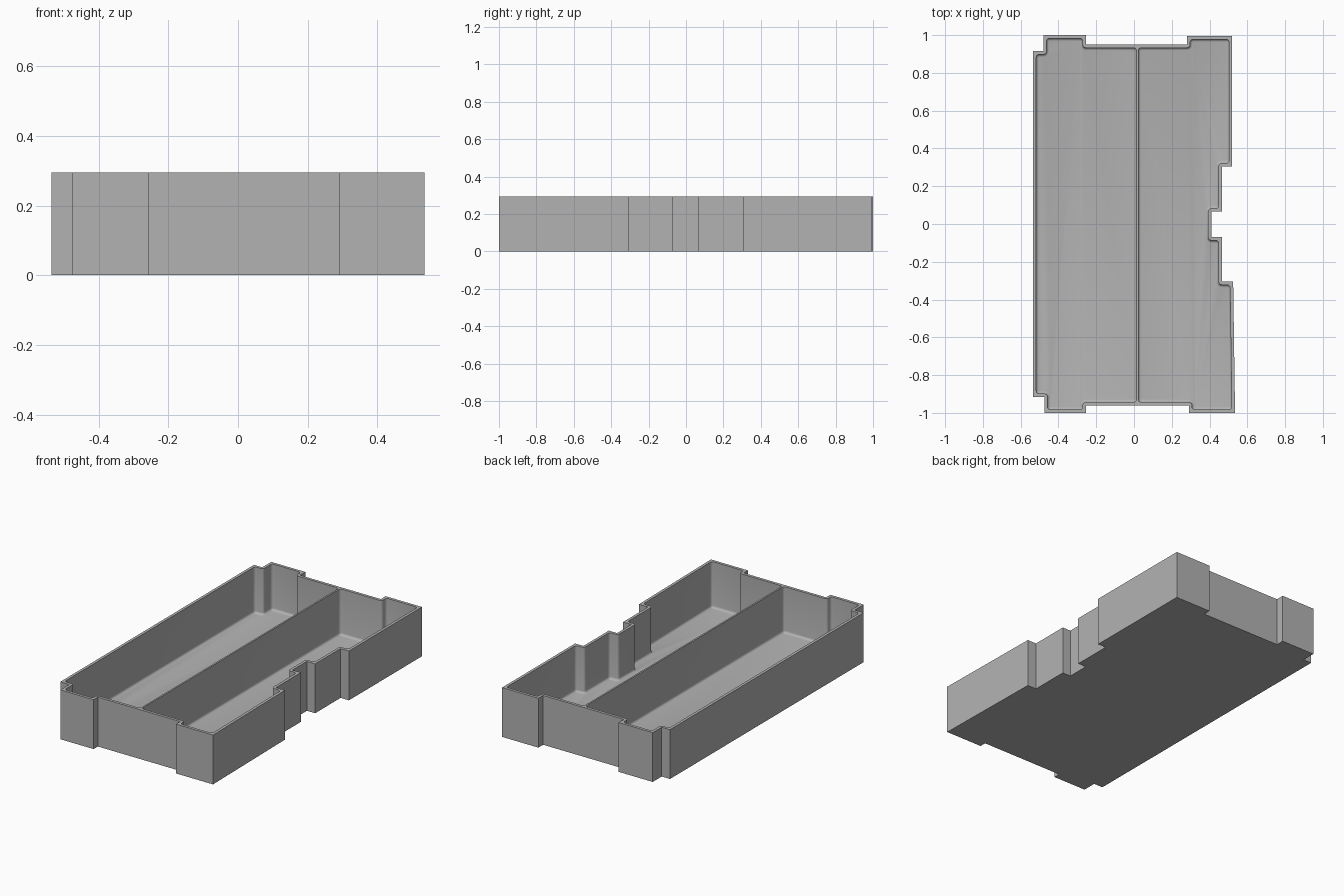
import bpy
import bmesh
import math
from mathutils import Vector

cube = bpy.data.objects.get("Cube")
if cube:
    bpy.data.objects.remove(cube)

HEIGHT, FLOOR, WALL = 0.295, 0.02, 0.017
CORNER, FILLET, STEPS = 0.016, 0.014, 4
DIVIDER, HALF_DIVIDER = 0.018, 0.005

# Outer outline, counter-clockwise: right half then left half
RIGHT = [(0.29, -0.96), (0.29, -1), (0.535, -1), (0.525, -0.305), (0.465, -0.305),
         (0.465, -0.07), (0.41, -0.07), (0.41, 0.065), (0.465, 0.065), (0.465, 0.305),
         (0.52, 0.305), (0.52, 0.995), (0.28, 0.995), (0.28, 0.95)]
LEFT = [(-0.255, 0.95), (-0.255, 1), (-0.48, 1), (-0.48, 0.915), (-0.535, 0.915),
        (-0.535, -0.915), (-0.475, -0.915), (-0.475, -1), (-0.255, -1), (-0.255, -0.96)]


def inset_rounded(points, inset, extra):
    """Inset outline with round corners; extra shrinks it further, concentrically."""
    pts = [Vector(p) for p in points]
    result = []
    for i, p in enumerate(pts):
        a = (p - pts[i - 1]).normalized()
        b = (pts[(i + 1) % len(pts)] - p).normalized()
        na, nb = Vector((-a.y, a.x)), Vector((-b.y, b.x))
        corner = p + (na + nb) * (inset + extra) / (1 + na.dot(nb))
        turn = math.atan2(a.x * b.y - a.y * b.x, a.dot(b))
        side = 1 if turn > 0 else -1
        r = CORNER - side * extra
        centre = corner + side * r * (na + nb) / (1 + na.dot(nb))
        start = math.atan2(-side * na.y, -side * na.x)
        for k in range(STEPS + 1):
            t = start + turn * k / STEPS
            result.append(centre + r * Vector((math.cos(t), math.sin(t))))
    return result


def add_ring(bm, points, z):
    return [bm.verts.new((p[0], p[1], z)) for p in points]


def bridge(bm, lower, upper):
    for i in range(len(lower)):
        bm.faces.new((lower[i - 1], lower[i], upper[i], upper[i - 1]))


def ring_edges(bm, ring):
    return [bm.edges.get((ring[i - 1], ring[i])) for i in range(len(ring))]


bm = bmesh.new()

# Outer walls and underside
base = add_ring(bm, RIGHT + LEFT, 0)
rim = add_ring(bm, RIGHT + LEFT, HEIGHT)
bridge(bm, base, rim)
bm.faces.new(base[::-1])
rim_edges = ring_edges(bm, rim)

# Two compartments with rounded corners and filleted floors
right_x = DIVIDER + HALF_DIVIDER - WALL
left_x = DIVIDER - HALF_DIVIDER + WALL
halves = [[(right_x, -0.96)] + RIGHT + [(right_x, 0.95)],
          [(left_x, 0.95)] + LEFT + [(left_x, -0.96)]]
for half in halves:
    upper = add_ring(bm, inset_rounded(half, WALL, 0), HEIGHT)
    top = upper
    for k in range(STEPS + 1):
        t = math.pi / 2 * k / STEPS
        lower = add_ring(bm, inset_rounded(half, WALL, FILLET * (1 - math.cos(t))),
                         FLOOR + FILLET * (1 - math.sin(t)))
        bridge(bm, upper, lower)
        upper = lower
    bm.faces.new(upper)
    rim_edges += ring_edges(bm, top)

# Flat rim around and between the compartments
bmesh.ops.triangle_fill(bm, edges=rim_edges, use_beauty=True, normal=(0, 0, 1))
bmesh.ops.recalc_face_normals(bm, faces=bm.faces)

mesh = bpy.data.meshes.new("divided_tray")
bm.to_mesh(mesh)
bm.free()
tray = bpy.data.objects.new("divided_tray", mesh)
bpy.context.collection.objects.link(tray)

# Plain grey plastic
grey = bpy.data.materials.new("plain_grey")
grey.use_nodes = True
color = (0.45, 0.45, 0.45, 1)
grey.diffuse_color = color
grey.node_tree.nodes["Principled BSDF"].inputs["Base Color"].default_value = color
mesh.materials.append(grey)

bpy.ops.object.select_all(action="DESELECT")
tray.select_set(True)
bpy.context.view_layer.objects.active = tray
bpy.ops.object.shade_smooth_by_angle(angle=math.radians(30))
